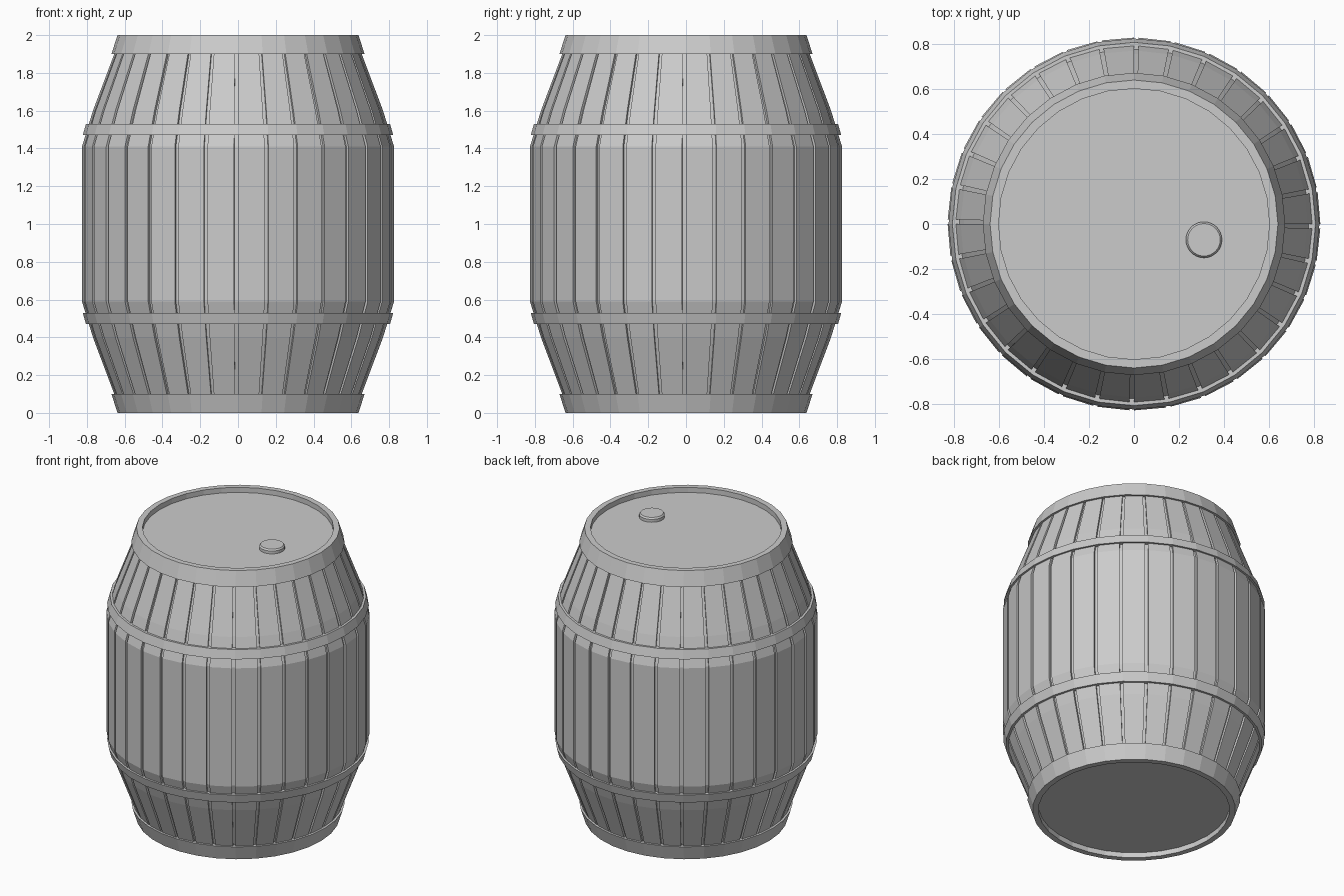
import bpy, bmesh, math

if "Cube" in bpy.data.objects:
    bpy.data.objects.remove(bpy.data.objects["Cube"])

N = 32                              # staves around the barrel
STEP = 2 * math.pi / N
GAP = math.radians(1.4)             # groove between staves
DEPTH = 0.015

mat = bpy.data.materials.new("plain_grey")
mat.diffuse_color = (0.6, 0.6, 0.6, 1)
mat.use_nodes = True
mat.node_tree.nodes["Principled BSDF"].inputs["Base Color"].default_value = mat.diffuse_color


def finish(name, bm):
    bmesh.ops.recalc_face_normals(bm, faces=bm.faces)
    me = bpy.data.meshes.new(name)
    bm.to_mesh(me)
    bm.free()
    me.materials.append(mat)
    ob = bpy.data.objects.new(name, me)
    bpy.context.collection.objects.link(ob)
    return ob


def loft(name, rings, loop=False, caps=False):
    """Skin a list of rings; loop joins last to first, caps closes the ends."""
    bm = bmesh.new()
    vs = [[bm.verts.new(p) for p in ring] for ring in rings]
    pairs = list(zip(vs, vs[1:])) + ([(vs[-1], vs[0])] if loop else [])
    for a, b in pairs:
        for i in range(len(a)):
            j = (i + 1) % len(a)
            bm.faces.new((a[i], a[j], b[j], b[i]))
    if caps:
        bm.faces.new(vs[0])
        bm.faces.new(vs[-1])
    return finish(name, bm)


def circle(r, z, n=N, cx=0, cy=0):
    return [(cx + r * math.cos(2 * math.pi * i / n),
             cy + r * math.sin(2 * math.pi * i / n), z) for i in range(n)]


def stave_ring(r, z):
    pts = []
    for k in range(N):
        a, b, c = k * STEP, (k + 1) * STEP - GAP, (k + 1) * STEP
        for ang, rad in ((a, r), (b, r), (b, r - DEPTH), (c, r - DEPTH)):
            pts.append((rad * math.cos(ang), rad * math.sin(ang), z))
    return pts


# Bulging stave wall with shallow grooves
half = [(0.635, 0.05), (0.655, 0.10), (0.768, 0.40), (0.826, 0.59)]
profile = half + [(r, 2 - z) for r, z in reversed(half)]
loft("staves", [stave_ring(r, z) for r, z in profile])

# Rims, hoops and heads, mirrored top and bottom
rim = [(0.60, 0), (0.638, 0), (0.67, 0.10), (0.635, 0.10), (0.60, 0.06)]
hoop = [(0.77, 0.47), (0.805, 0.47), (0.822, 0.53), (0.78, 0.53)]
head = [(0.603, 0.035), (0.603, 0.06)]
for side in ("bottom", "top"):
    def flip(z):
        return 2 - z if side == "top" else z
    loft(side + "_rim", [circle(r, flip(z)) for r, z in rim], loop=True)
    loft(side + "_hoop", [circle(r, flip(z)) for r, z in hoop], loop=True)
    loft(side + "_head", [circle(r, flip(z)) for r, z in head], caps=True)

# Bung plug on the top head
plug = [(0.08, 1.955), (0.08, 1.985), (0.072, 1.995)]
loft("bung_plug", [circle(r, z, N, 0.31, -0.07) for r, z in plug], caps=True)
